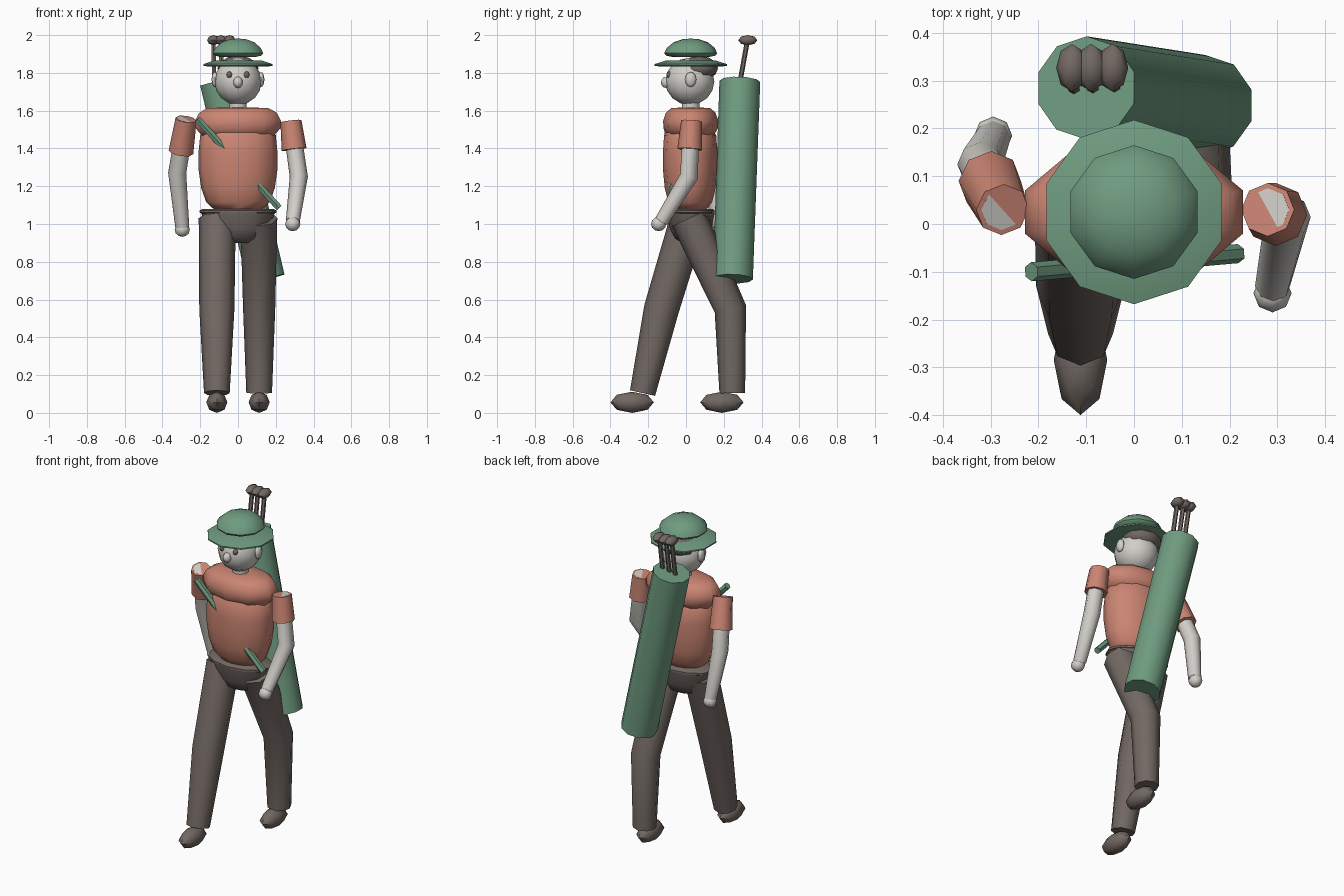
import bpy, bmesh, math
from mathutils import Vector

if "Cube" in bpy.data.objects:
    bpy.data.objects.remove(bpy.data.objects["Cube"])

def material(name, rgb):
    m = bpy.data.materials.new(name)
    m.diffuse_color = (*rgb, 1)
    m.use_nodes = True
    m.node_tree.nodes["Principled BSDF"].inputs["Base Color"].default_value = m.diffuse_color
    return m

GREEN = material("sage green", (0.16, 0.33, 0.215))
SALMON = material("salmon", (0.60, 0.235, 0.17))
BROWN = material("grey brown", (0.17, 0.14, 0.125))
PALE = material("pale grey", (0.64, 0.62, 0.58))

def finish(name, bm, mat, angle=50):
    bmesh.ops.recalc_face_normals(bm, faces=bm.faces)
    me = bpy.data.meshes.new(name)
    bm.to_mesh(me)
    bm.free()
    me.materials.append(mat)
    ob = bpy.data.objects.new(name, me)
    bpy.context.collection.objects.link(ob)
    bpy.ops.object.select_all(action='DESELECT')
    ob.select_set(True)
    bpy.context.view_layer.objects.active = ob
    bpy.ops.object.shade_smooth_by_angle(angle=math.radians(angle))
    return ob

def skin_rings(bm, rings):
    """Join vertex rings with quads and cap both ends."""
    for a, b in zip(rings, rings[1:]):
        n = len(a)
        for i in range(n):
            bm.faces.new((a[i], a[(i + 1) % n], b[(i + 1) % n], b[i]))
    bm.faces.new(rings[0])
    bm.faces.new(rings[-1])

def lathe(name, profile, mat, y=0.025, squash=1.0, n=10):
    """Profile of (radius, z); squash scales y."""
    bm = bmesh.new()
    rings = [[bm.verts.new((r * math.cos(a), y + squash * r * math.sin(a), z))
              for a in (math.pi / 2 + 2 * math.pi * i / n for i in range(n))]
             for r, z in profile]
    skin_rings(bm, rings)
    return finish(name, bm, mat)

def tube(name, points, radii, mat, n=8):
    """Capped tube with mitred bends."""
    pts = [Vector(p) for p in points]
    bm = bmesh.new()
    rings = []
    for i, (p, r) in enumerate(zip(pts, radii)):
        d = Vector()
        if i: d += (p - pts[i - 1]).normalized()
        if i < len(pts) - 1: d += (pts[i + 1] - p).normalized()
        d.normalize()
        ref = Vector((0, 1, 0))
        u = (ref - d * ref.dot(d)).normalized()
        v = d.cross(u)
        rings.append([bm.verts.new(p + r * (u * math.cos(a) + v * math.sin(a)))
                      for a in (2 * math.pi * k / n for k in range(n))])
    skin_rings(bm, rings)
    return finish(name, bm, mat)

def ellipsoid(name, center, size, mat, n=8, rings=6):
    bm = bmesh.new()
    bmesh.ops.create_uvsphere(bm, u_segments=n, v_segments=rings, radius=1)
    for v in bm.verts:
        v.co = Vector(center) + Vector(c * s for c, s in zip(v.co, size))
    return finish(name, bm, mat, 65)

# Head and face
ellipsoid("head", (0, 0.02, 1.755), (0.125, 0.13, 0.125), PALE, 12, 8)
ellipsoid("hair", (0, 0.07, 1.825), (0.115, 0.10, 0.065), BROWN, 10, 6)
ellipsoid("nose", (0, -0.105, 1.75), (0.025, 0.028, 0.03), PALE)
for s in (-1, 1):
    ellipsoid("eye", (s * 0.045, -0.088, 1.79), (0.016, 0.016, 0.018), BROWN, 8, 4)
    ellipsoid("ear", (s * 0.122, 0.025, 1.765), (0.018, 0.03, 0.04), PALE)
lathe("neck", [(0.047, 1.58), (0.047, 1.67)], PALE)

# Hat
lathe("hat_brim", [(0.16, 1.833), (0.193, 1.838), (0.193, 1.846), (0.13, 1.866)], GREEN)
lathe("hat_crown", [(0.10, 1.885), (0.13, 1.891), (0.14, 1.904), (0.127, 1.932),
                    (0.09, 1.963), (0.045, 1.978), (0.01, 1.981)], GREEN)

# Shirt, belt and hips
lathe("shoulders", [(0.15, 1.452), (0.20, 1.468), (0.235, 1.505), (0.24, 1.545),
                    (0.215, 1.59), (0.17, 1.613), (0.06, 1.618)], SALMON, 0.025, 0.61)
lathe("shirt_body", [(0.13, 1.08), (0.168, 1.115), (0.195, 1.19), (0.209, 1.29),
                     (0.209, 1.38), (0.20, 1.47), (0.15, 1.52)], SALMON, 0.022, 0.69, 12)
lathe("belt", [(0.185, 1.052), (0.203, 1.06), (0.203, 1.072), (0.185, 1.08)],
      BROWN, 0.025, 0.62, 12)
lathe("hips", [(0.07, 0.90), (0.13, 0.925), (0.17, 0.975), (0.195, 1.06)],
      BROWN, 0.025, 0.65, 12)

# Legs in mid stride: side, knee y, ankle y, foot y
for s, knee, ankle, foot, kr in ((-1, -0.13, -0.23, -0.285, 0.093),
                                 (1, 0.235, 0.245, 0.19, 0.085)):
    tube("trouser_leg", [(s * 0.11, 0.015, 1.03), (s * 0.112, knee, 0.55),
                         (s * 0.112, ankle, 0.105)], [0.098, kr, 0.068], BROWN)
    ellipsoid("shoe", (s * 0.112, foot, 0.056), (0.056, 0.115, 0.056), BROWN, 8, 4)

# Arms: sleeve top, sleeve hem, elbow, wrist
for top, hem, elbow, wrist in (
        ((-0.275, 0.03, 1.555), (-0.302, 0.09, 1.38), (-0.322, 0.125, 1.27), (-0.295, 0.18, 0.985)),
        ((0.28, 0.03, 1.545), (0.297, 0.02, 1.395), (0.322, 0.015, 1.25), (0.29, -0.13, 1.015))):
    tube("sleeve", [top, hem], [0.056, 0.066], SALMON)
    tube("arm", [top, elbow, wrist], [0.045, 0.048, 0.037], PALE)
    x, y, z = wrist
    ellipsoid("hand", (x, y + (0.005 if x < 0 else -0.015), z - 0.015), (0.04, 0.04, 0.038), PALE)

# Bag slung across the back, with its strap
tube("bag", [(-0.10, 0.285, 1.755), (0.148, 0.248, 0.71)], [0.108, 0.106], GREEN, 10)
tube("bag_strap", [(-0.215, -0.10, 1.555), (0.218, -0.062, 1.085)], [0.02, 0.02], GREEN, 6)

# Clubs in the bag
for x in (-0.13, -0.09, -0.045):
    tube("club_shaft", [(x + 0.005, 0.28, 1.72), (x, 0.325, 1.97)], [0.013, 0.013], BROWN, 6)
    ellipsoid("club_head", (x, 0.327, 1.973), (0.033, 0.05, 0.027), BROWN, 8, 4)
